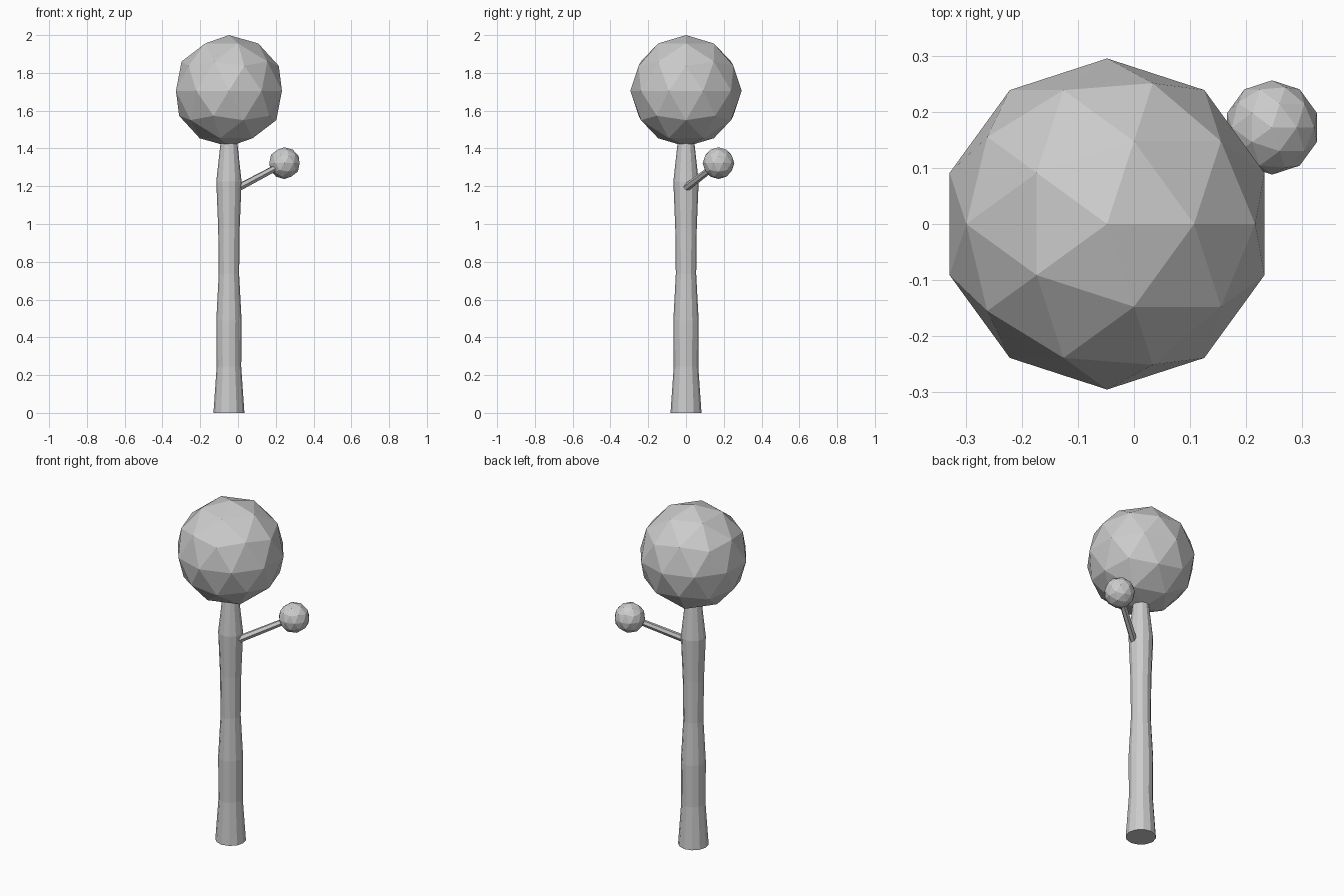
import bpy, bmesh
from mathutils import Vector
from math import cos, sin, tau

if "Cube" in bpy.data.objects:
    bpy.data.objects.remove(bpy.data.objects["Cube"])


def make_object(name, bm):
    mesh = bpy.data.meshes.new(name)
    bm.normal_update()
    bm.to_mesh(mesh)
    bm.free()
    obj = bpy.data.objects.new(name, mesh)
    bpy.context.collection.objects.link(obj)
    return obj


def lofted_tube(name, start, end, radii, sides):
    """Capped, straight tube with evenly spaced rings of the given radii."""
    start, end = Vector(start), Vector(end)
    turn = Vector((0, 0, 1)).rotation_difference(end - start)
    bm = bmesh.new()
    rings = []
    for i, r in enumerate(radii):
        centre = start.lerp(end, i / (len(radii) - 1))
        rings.append([bm.verts.new(centre + turn @ Vector(
            (r * cos(tau * k / sides), r * sin(tau * k / sides), 0)))
            for k in range(sides)])
    for low, high in zip(rings, rings[1:]):
        for k in range(sides):
            n = (k + 1) % sides
            bm.faces.new((low[k], low[n], high[n], high[k]))
    bm.faces.new(rings[0][::-1])
    bm.faces.new(rings[-1])
    return make_object(name, bm)


def leaf_ball(name, centre, radius):
    bm = bmesh.new()
    bmesh.ops.create_icosphere(bm, subdivisions=2, radius=radius)
    obj = make_object(name, bm)
    obj.location = centre
    return obj


TRUNK_X = -0.048
BRANCH_TIP = (0.246, 0.172, 1.322)

# Uneven trunk
lofted_tube("trunk", (TRUNK_X, 0, 0), (TRUNK_X, 0, 1.47),
            (0.082, 0.065, 0.067, 0.054, 0.057, 0.067, 0.040), 12)

# Side branch, its root just breaking the bark
lofted_tube("branch", (0.004, 0.002, 1.193), BRANCH_TIP, (0.02, 0.017), 6)

# Foliage
leaf_ball("crown", (TRUNK_X, 0, 1.705), 0.295)
leaf_ball("branch_foliage", BRANCH_TIP, 0.084)
